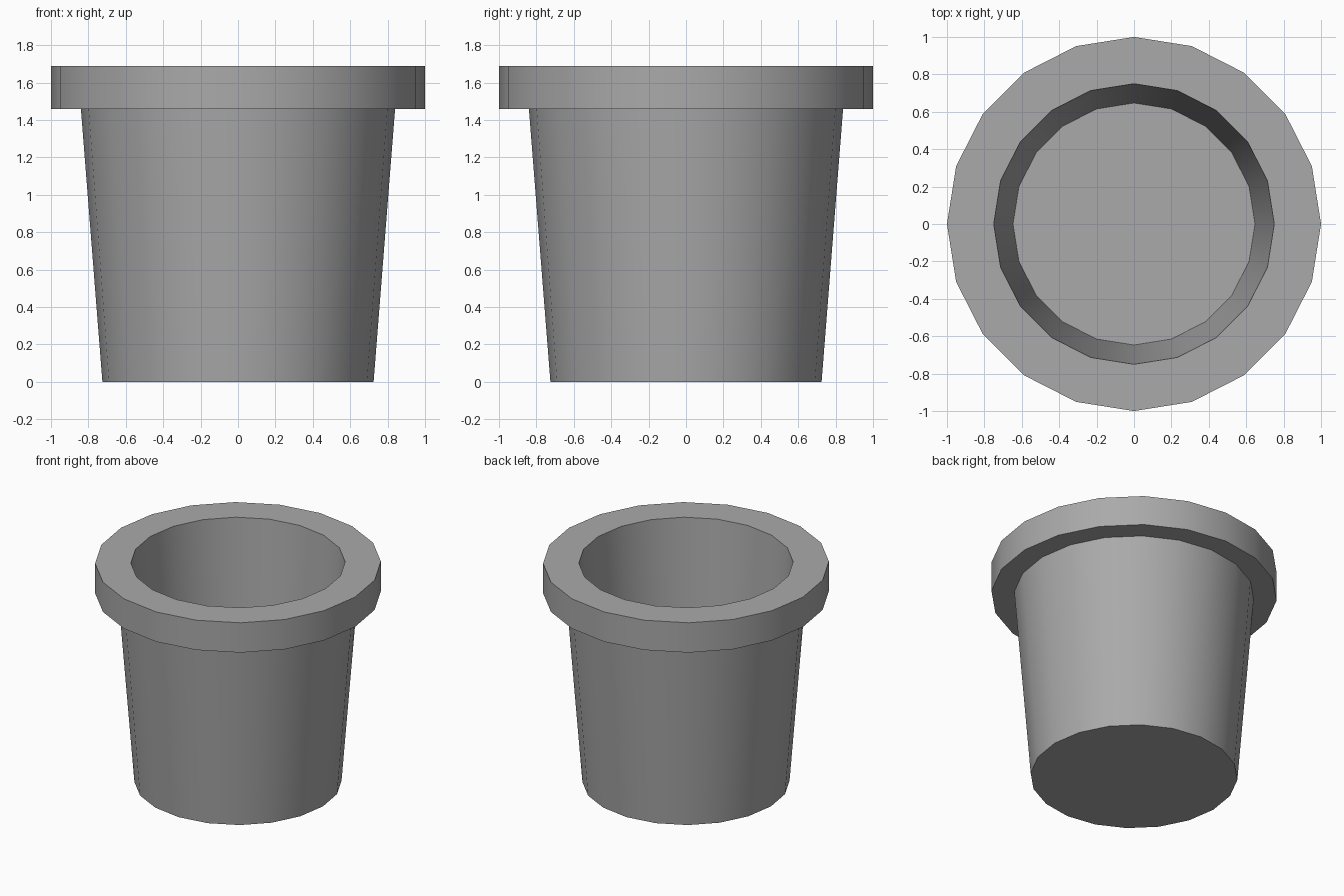
import bpy
import bmesh
from math import cos, sin, tau, radians

SIDES = 20

cube = bpy.data.objects.get("Cube")
if cube:
    bpy.data.objects.remove(cube, do_unlink=True)

# One plain grey clay for the whole pot
clay = bpy.data.materials.new("grey_clay")
clay.use_nodes = True
clay.diffuse_color = (0.4, 0.4, 0.4, 1)
clay.node_tree.nodes["Principled BSDF"].inputs["Base Color"].default_value = (0.4, 0.4, 0.4, 1)


def lathe(name, profile, material):
    """Turn an open (radius, height) profile about z and cap both ends."""
    bm = bmesh.new()
    rings = []
    for r, z in profile:
        rings.append([bm.verts.new((r * cos(tau * i / SIDES), r * sin(tau * i / SIDES), z))
                      for i in range(SIDES)])
    for low, high in zip(rings, rings[1:]):
        for i in range(SIDES):
            j = (i + 1) % SIDES
            bm.faces.new((low[i], low[j], high[j], high[i]))
    bm.faces.new(rings[0][::-1])
    bm.faces.new(rings[-1])
    bmesh.ops.recalc_face_normals(bm, faces=bm.faces)
    mesh = bpy.data.meshes.new(name)
    bm.to_mesh(mesh)
    bm.free()
    mesh.materials.append(material)
    obj = bpy.data.objects.new(name, mesh)
    bpy.context.collection.objects.link(obj)
    return obj


# Tapered outer wall, overhanging rim, tapered hollow and its floor
pot = lathe("flower_pot", [
    (0.725, 0), (0.84, 1.46),
    (1, 1.46), (1, 1.69),
    (0.75, 1.69), (0.647, 0.23),
], clay)

# Smooth round walls with crisp rim and base edges
bpy.ops.object.select_all(action='DESELECT')
pot.select_set(True)
bpy.context.view_layer.objects.active = pot
bpy.ops.object.shade_smooth_by_angle(angle=radians(30))
